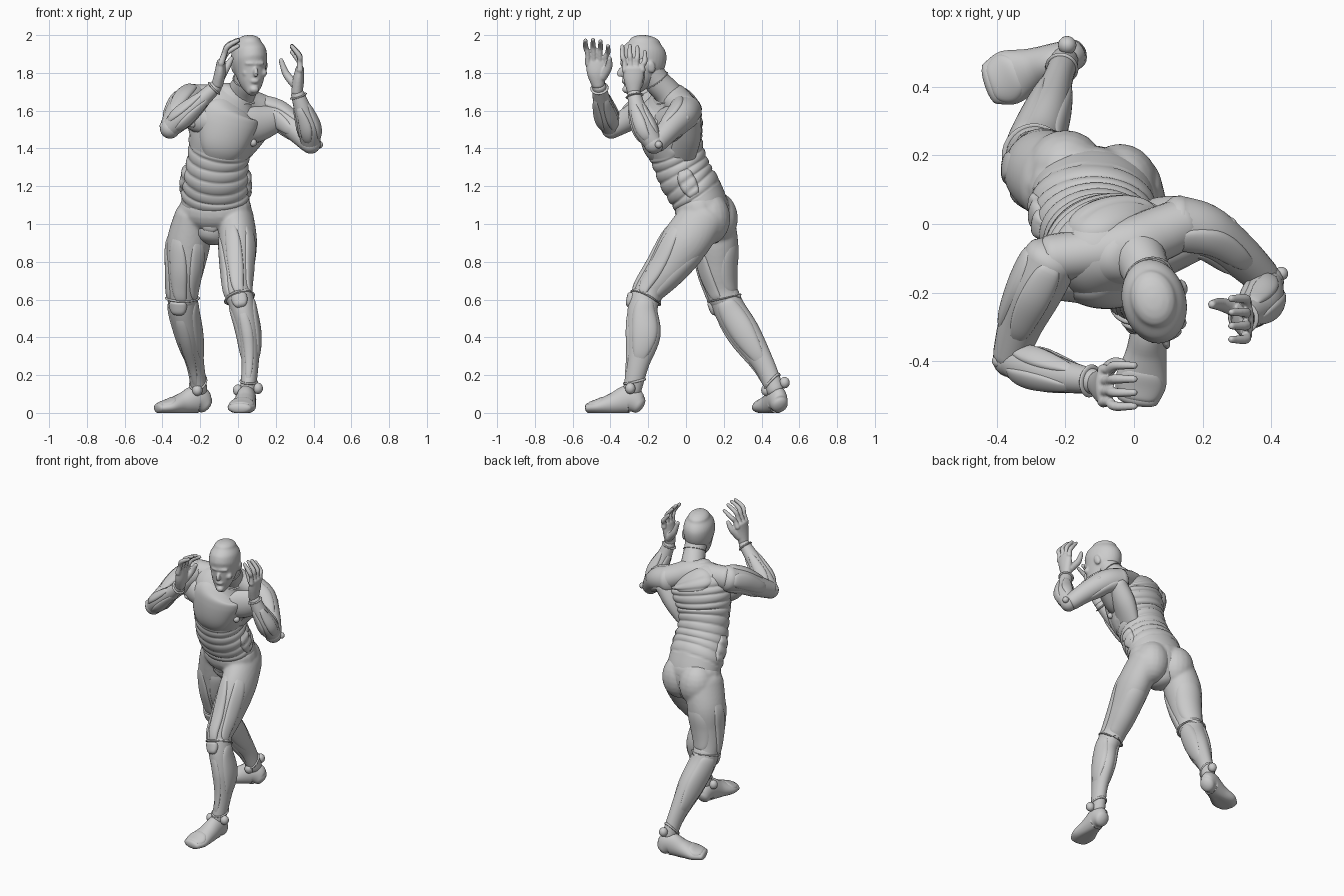
import bpy, bmesh, math
from mathutils import Vector as V

if "Cube" in bpy.data.objects:
    bpy.data.objects.remove(bpy.data.objects["Cube"])

PI = math.pi


def add(name, verts, faces, smooth=True):
    me = bpy.data.meshes.new(name)
    me.from_pydata([tuple(v) for v in verts], [], faces)
    bm = bmesh.new()
    bm.from_mesh(me)
    bmesh.ops.recalc_face_normals(bm, faces=bm.faces)
    bm.to_mesh(me)
    bm.free()
    for p in me.polygons:
        p.use_smooth = smooth
    ob = bpy.data.objects.new(name, me)
    bpy.context.collection.objects.link(ob)
    return ob


def spline(st, t):
    # Catmull-Rom through the stations
    n = len(st) - 1
    x = min(max(t, 0), 1) * n
    i = min(int(x), n - 1)
    f = x - i
    p = [st[min(max(k, 0), n)] for k in (i - 1, i, i + 1, i + 2)]
    return [0.5 * (2 * b + (c - a) * f + (2 * a - 5 * b + 4 * c - d) * f * f
                   + (3 * b - a - 3 * c + d) * f ** 3) for a, b, c, d in zip(*p)]


def limb(name, st, front=(0, -1, 0), front2=None, seg=24, steps=6, ribs=None, cap=0.6, floor=False):
    """Rounded loft; station = x, y, z, half width, half depth. Returns object and surface function."""
    f0, f1 = V(front), V(front2 or front)

    def frame(t):
        s = spline(st, t)
        d = (V(spline(st, t + 0.02)[:3]) - V(spline(st, t - 0.02)[:3])).normalized()
        f = f0.lerp(f1, t)
        u = (f - d * f.dot(d)).normalized()
        return V(s[:3]), d, u, d.cross(u), s[3], s[4]

    def surf(t, ang, off=0.0):
        c, d, u, v, a, b = frame(t)
        k = 1.0
        if ribs:
            t0, t1, n, amp = ribs
            q = (t + 0.025 * math.cos(ang) - t0) / (t1 - t0)
            if 0 < q < 1 and (t < .55 or math.cos(ang) < .2):
                k += amp * (math.sqrt(abs(math.sin(PI * n * q))) - 0.6)
        return c + u * ((b * k + off) * math.cos(ang)) + v * ((a * k + off) * math.sin(ang))

    angs = [2 * PI * j / seg for j in range(seg)]
    rows = []
    n = (len(st) - 1) * steps
    ends = [math.radians(x) for x in (85, 65, 45, 22)]

    def cap_rows(t, sgn, phis):
        c, d, u, v, a, b = frame(t)
        for ph in phis:
            o = c + d * (sgn * cap * min(a, b) * math.sin(ph))
            k = math.cos(ph)
            rows.append([o + u * (b * k * math.cos(g)) + v * (a * k * math.sin(g)) for g in angs])

    cap_rows(0, -1, ends)
    rows += [[surf(i / n, g) for g in angs] for i in range(n + 1)]
    cap_rows(1, 1, ends[::-1])
    vs = [p for r in rows for p in r]
    if floor:
        for p in vs:
            p.z = max(p.z, 0.0)
    fs = [(i * seg + j, i * seg + (j + 1) % seg, (i + 1) * seg + (j + 1) % seg, (i + 1) * seg + j)
          for i in range(len(rows) - 1) for j in range(seg)]
    fs += [tuple(range(seg)), tuple(range(len(vs) - seg, len(vs)))]
    return add(name, vs, fs), surf


def pad(name, surf, t0, t1, a0, a1, h=0.012, n=16, skew=0.0):
    """Raised muscle panel lying on a limb surface, its rim sunk below it."""
    vs = []
    for i in range(n + 1):
        for j in range(n + 1):
            p, q = 2 * i / n - 1, 2 * j / n - 1
            w = math.sqrt(1 - 0.8 * p * p)
            ang = (a0 + a1) / 2 + (a1 - a0) / 2 * q * w + skew * p
            off = h * (1 - p ** 6) * (1 - q ** 6) - 0.004
            vs.append(surf(t0 + (t1 - t0) * i / n, ang, off))
    m = n + 1
    add(name, vs, [(i * m + j, i * m + j + 1, (i + 1) * m + j + 1, (i + 1) * m + j)
                   for i in range(n) for j in range(n)])


def band(name, surf, t, r=0.012, tilt=0.0):
    """Raised ring around a limb."""
    n, m = 28, 8
    vs = []
    for i in range(n):
        g = 2 * PI * i / n
        for k in range(m):
            h = 2 * PI * k / m
            vs.append(surf(t + tilt * math.cos(g) + r * 1.6 * math.sin(h), g, r * math.cos(h)))
    add(name, vs, [(i * m + k, i * m + (k + 1) % m, (i + 1) % n * m + (k + 1) % m, (i + 1) % n * m + k)
                   for i in range(n) for k in range(m)])


def ball(name, c, r, rot=(0, 0, 0)):
    bm = bmesh.new()
    bmesh.ops.create_uvsphere(bm, u_segments=20, v_segments=12, radius=1)
    me = bpy.data.meshes.new(name)
    bm.to_mesh(me)
    bm.free()
    for p in me.polygons:
        p.use_smooth = True
    ob = bpy.data.objects.new(name, me)
    ob.location, ob.scale, ob.rotation_euler = c, r, rot
    bpy.context.collection.objects.link(ob)
    return ob


def fuse(name, obs, voxel, smooth=4):
    # join parts and blend them into one skin
    bpy.ops.object.select_all(action='DESELECT')
    for o in obs:
        o.select_set(True)
    bpy.context.view_layer.objects.active = obs[0]
    bpy.ops.object.join()
    o = bpy.context.object
    o.name = name
    bpy.ops.object.transform_apply(location=True, rotation=True, scale=True)
    m = o.modifiers.new("Skin", 'REMESH')
    m.mode, m.voxel_size, m.use_smooth_shade = 'VOXEL', voxel, True
    m = o.modifiers.new("Soften", 'SMOOTH')
    m.factor, m.iterations = 0.5, smooth


# Torso: twisted, leaning forward, ribbed
_, torso = limb("torso", [
    (-.14, .10, .95, .10, .10), (-.12, .10, 1.05, .17, .13), (-.12, .06, 1.15, .18, .14),
    (-.115, .0, 1.25, .172, .142), (-.105, -.04, 1.35, .16, .142), (-.085, -.07, 1.45, .175, .155),
    (-.065, -.075, 1.55, .195, .158), (-.045, -.08, 1.62, .18, .14), (-.01, -.09, 1.675, .11, .085)],
    (-.2, -1, 0), (.28, -1, 0), seg=56, steps=18, ribs=(.24, .86, 10, .07))
pad("chest_plate", torso, .54, .95, -1.0, 1.0, .018, 24)
pad("back_plate", torso, .8, .98, PI - .9, PI + .9, .014, 20)
for s in (-1, 1):
    pad("side_waist_panel", torso, .26, .44, s * 1.6 - .35, s * 1.6 + .35, .016)
pad("groin_panel", torso, .0, .16, -.5, .5, .012)
limb("shoulder_yoke", [(-.24, -.10, 1.665, .07, .075), (-.12, -.085, 1.66, .075, .078),
                       (-.01, -.065, 1.665, .085, .078), (.07, -.03, 1.635, .08, .075),
                       (.14, 0, 1.605, .075, .075)], (0, 0, 1))
limb("right_pectoral", [(-.13, -.17, 1.54, .07, .065), (-.21, -.16, 1.57, .085, .065), (-.28, -.17, 1.61, .065, .055)])
limb("left_pectoral", [(.0, -.13, 1.52, .085, .065), (.09, -.08, 1.53, .1, .07), (.2, -.035, 1.56, .075, .06)], (.3, -1, 0))
limb("left_side_muscle", [(.02, -.03, 1.36, .04, .08), (.08, .0, 1.46, .06, .08), (.15, .01, 1.56, .06, .07)])
# Hips, blended with the thighs further down
hips = [ball("hips", (-.12, .085, 1.08), (.195, .145, .13), (.35, 0, -.2)),
        ball("right_buttock", (-.20, .16, 1.03), (.115, .115, .14)),
        ball("left_buttock", (-.04, .12, 1.03), (.11, .115, .14))]

# Neck and head
_, neck = limb("neck", [(-.01, -.06, 1.62, .11, .09), (.015, -.095, 1.69, .08, .074),
                        (.04, -.15, 1.75, .068, .07), (.055, -.19, 1.81, .068, .07)])
band("neck_collar", neck, .3, .009)
band("nape_band", neck, .72, .006)
skull, _ = limb("skull", [
    (.078, -.297, 1.70, .032, .03), (.073, -.275, 1.74, .058, .066), (.067, -.25, 1.80, .078, .1),
    (.06, -.23, 1.86, .093, .124), (.058, -.222, 1.92, .089, .118), (.056, -.218, 1.96, .067, .085)],
    (.25, -1, -.15), seg=32)
face = [skull]
face.append(ball("nose", (.094, -.346, 1.803), (.012, .02, .028), (-.35, 0, .25)))
face.append(ball("brow", (.09, -.326, 1.85), (.055, .02, .014), (0, 0, .25)))
face.append(ball("lips", (.090, -.326, 1.757), (.024, .015, .014), (0, 0, .25)))
face.append(ball("chin", (.086, -.318, 1.712), (.025, .02, .02)))
for s in (-1, 1):
    face.append(ball("cheek", (.088 + s * .045, -.30 + s * .012, 1.80), (.022, .022, .022)))
    face.append(ball("ear", (.06 + s * .084, -.205 + s * .022, 1.83), (.011, .022, .033), (.25, s * .15, .25)))
fuse("head", face, .006, 7)


# Arms
def arm(side, upper, lower, front, knob):
    _, up = limb(side + "_upper_arm", upper, front)
    _, lo = limb(side + "_forearm", lower, front)
    pad(side + "_deltoid_front", up, .0, .75, -1.2, .1, .012)
    pad(side + "_deltoid_side", up, .0, .75, .2, 1.7, .012)
    pad(side + "_deltoid_back", up, .0, .75, 1.8, 3.2, .01)
    for k in range(4):
        pad(side + "_forearm_panel", lo, .12, .78, k * PI / 2 + .1, k * PI / 2 + 1.4, .011)
    band(side + "_wrist_cuff", lo, .93, .011)
    ball(side + "_elbow_joint", lower[0][:3], (.053, .053, .053))
    for c in knob:
        ball(side + "_arm_knob", c, (.02, .02, .02))


arm("right", [(-.24, -.10, 1.665, .082, .082), (-.285, -.19, 1.63, .08, .08), (-.33, -.29, 1.565, .066, .066),
              (-.36, -.385, 1.51, .052, .055)],
    [(-.36, -.395, 1.505, .05, .05), (-.29, -.42, 1.57, .062, .06), (-.2, -.445, 1.65, .048, .045),
     (-.115, -.46, 1.73, .036, .034)], (-.5, 0, 1), [(-.35, -.2, 1.63), (-.395, -.4, 1.52), (-.24, -.2, 1.53)])
arm("left", [(.12, .0, 1.6, .085, .085), (.21, -.02, 1.575, .075, .078), (.3, -.085, 1.505, .064, .064),
             (.375, -.155, 1.43, .052, .054)],
    [(.385, -.17, 1.425, .05, .05), (.375, -.22, 1.51, .06, .062), (.345, -.255, 1.6, .047, .048),
     (.315, -.275, 1.69, .035, .036)], (.3, -1, .3), [(.28, .0, 1.56), (.43, -.145, 1.42), (.08, -.13, 1.43)])


# Hands: the fingers fan out along y
def hand(side, wrist, palm, knuckle, mid, tip, y0, y1, thumb):
    yc = (y0 + y1) / 2
    parts = [limb("palm", [(*wrist, .034, .03), (palm[0], yc, palm[1], .052, .03),
                           (knuckle[0], yc, knuckle[1], .058, .022)], (1, 0, 0))[0]]
    for k in range(4):
        f = k / 3
        y = y0 + (y1 - y0) * f
        yo = (y - yc) * 1.25 + yc
        drop = (0, .004, -.004, -.03)[3 - k]
        parts.append(limb("finger", [(knuckle[0], y, knuckle[1] - .01, .016, .018),
                                     ((knuckle[0] + mid[0]) / 2, y, (knuckle[1] + mid[1]) / 2 + drop / 2, .014, .015),
                                     (mid[0], yo, mid[1] + drop, .014, .015),
                                     (tip[0], yo, tip[1] + drop, .011, .011)], (1, 0, .2), seg=12, steps=4, cap=1)[0])
    parts.append(limb("thumb", [(*p, r, r) for p, r in zip(thumb, (.024, .02, .013))], (1, .2, 0), seg=12, cap=1)[0])
    fuse(side + "_hand", parts, .005, 2)


hand("right", (-.11, -.465, 1.735), (-.095, 1.80), (-.09, 1.86), (-.055, 1.94), (.0, 1.972), -.425, -.52,
     [(-.09, -.44, 1.78), (-.06, -.41, 1.83), (-.035, -.405, 1.875)])
hand("left", (.312, -.277, 1.695), (.32, 1.765), (.328, 1.825), (.325, 1.89), (.285, 1.94), -.23, -.325,
     [(.30, -.25, 1.74), (.255, -.235, 1.795), (.228, -.235, 1.865)])


# Legs
def leg(side, thigh, shin, foot, front, knob):
    ob, th = limb(side + "_thigh", thigh, front, seg=32)
    hips.append(ob)
    _, sh = limb(side + "_shin", shin, front, seg=32)
    for g, w in ((-1.15, .5), (0, .55), (1.15, .5)):
        pad(side + "_thigh_muscle", th, .2, .95, g - w, g + w, .012, 20, -.3)
    pad(side + "_hamstring", th, .25, .9, 2.0, 4.3, .009)
    band(side + "_knee_band", th, .95, .012, -.06)
    pad(side + "_kneecap", sh, .0, .22, -.7, .7, .02)
    pad(side + "_shin_plate", sh, .24, .92, -.6, .6, .009)
    for s in (-1, 1):
        pad(side + "_calf_muscle", sh, .1, .72, s * 1.75 - .95, s * 1.75 + .95, .011, 20, -.1 * s)
    band(side + "_ankle_band", sh, .9, .007, .04)
    _, ft = limb(side + "_foot", foot, (0, 0, 1), floor=True)
    pad(side + "_toe_cap", ft, .62, 1, -1.3, 1.3, .008)
    for c in knob:
        ball(side + "_ankle_knob", c, (.027, .027, .03))


leg("left",
    [(-.01, .10, 1.05, .09, .12), (.0, .0, .91, .1, .128), (-.002, -.105, .765, .087, .105),
     (-.003, -.19, .66, .075, .082), (.01, -.215, .6, .072, .076)],
    [(.01, -.215, .62, .07, .078), (.03, -.23, .54, .066, .08), (.058, -.225, .41, .06, .09),
     (.064, -.255, .26, .045, .06), (.052, -.285, .12, .042, .048)],
    [(.05, -.25, .045, .045, .05), (.045, -.30, .072, .052, .075), (.035, -.38, .05, .06, .058),
     (.02, -.46, .032, .075, .04), (.01, -.515, .025, .06, .028)],
    (-.1, -1, 0), [(.105, -.295, .13), (.0, -.295, .12)])
leg("right",
    [(-.23, .13, 1.05, .1, .125), (-.262, .155, .9, .115, .122), (-.28, .165, .765, .1, .105),
     (-.293, .185, .66, .085, .086), (-.293, .205, .6, .08, .082)],
    [(-.295, .2, .62, .078, .082), (-.288, .235, .54, .076, .085), (-.258, .315, .41, .066, .086),
     (-.225, .415, .25, .045, .058), (-.205, .472, .12, .042, .048)],
    [(-.175, .495, .045, .045, .05), (-.215, .48, .072, .052, .075), (-.29, .455, .05, .06, .058),
     (-.365, .428, .032, .08, .04), (-.42, .41, .025, .062, .028)],
    (-.35, -1, 0), [(-.195, .522, .16), (-.215, .425, .12)])
fuse("hips_and_thighs", hips, .009, 5)
